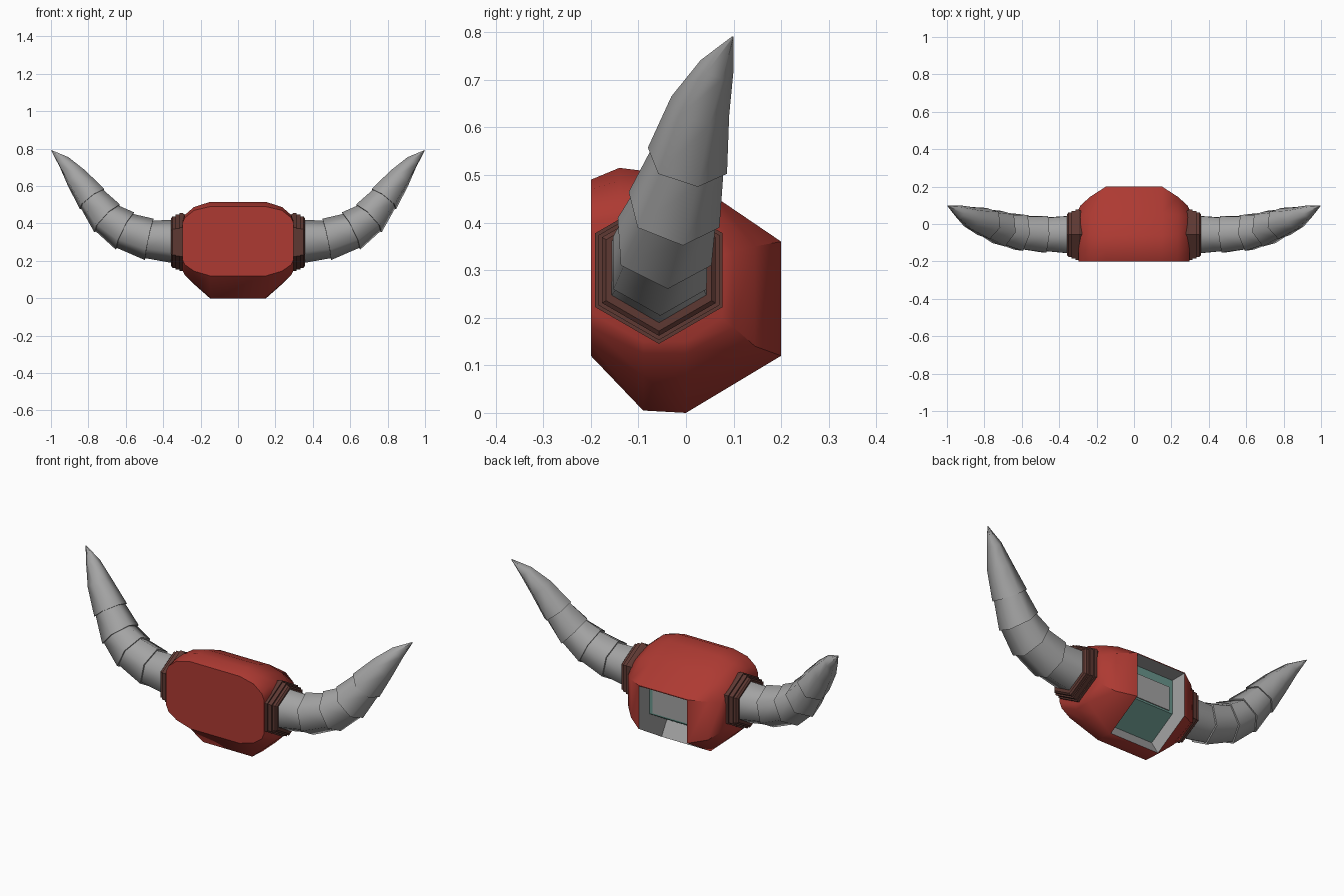
import bpy, bmesh, math
from mathutils import Vector

if "Cube" in bpy.data.objects:
    bpy.data.objects.remove(bpy.data.objects["Cube"])


def material(name, rgb):
    m = bpy.data.materials.new(name)
    m.diffuse_color = (*rgb, 1)
    m.use_nodes = True
    m.node_tree.nodes["Principled BSDF"].inputs["Base Color"].default_value = m.diffuse_color
    return m


RED = material("red", (0.42, 0.042, 0.032))
GREY = material("grey", (0.37, 0.37, 0.37))
TEAL = material("teal", (0.14, 0.30, 0.26))
BROWN = material("brown", (0.11, 0.04, 0.032))


def loft(name, rings, mats, smooth=None):
    """Skin a list of equal-length point rings and cap both ends."""
    bm = bmesh.new()
    vs = [[bm.verts.new(p) for p in r] for r in rings]
    n = len(vs[0])
    for a, b in zip(vs, vs[1:]):
        for i in range(n):
            bm.faces.new((a[i], a[(i + 1) % n], b[(i + 1) % n], b[i]))
    bm.faces.new(vs[0])
    bm.faces.new(vs[-1])
    bmesh.ops.recalc_face_normals(bm, faces=bm.faces)
    me = bpy.data.meshes.new(name)
    bm.to_mesh(me)
    bm.free()
    ob = bpy.data.objects.new(name, me)
    bpy.context.collection.objects.link(ob)
    for m in mats:
        me.materials.append(m)
    if smooth:
        smooth_by_angle(ob, smooth)
    return ob


def smooth_by_angle(ob, deg):
    bpy.ops.object.select_all(action='DESELECT')
    ob.select_set(True)
    bpy.context.view_layer.objects.active = ob
    bpy.ops.object.shade_smooth_by_angle(angle=math.radians(deg))


# Helmet body: side profiles (y, z) lofted along x
sections = [
    (0.15, [(-.2, .12), (-.2, .49), (-.14, .515), (-.06, .505), (.06, .455),
            (.2, .36), (.2, .12), (0, 0), (-.09, .005)]),
    (0.235, [(-.2, .145), (-.2, .47), (-.14, .488), (-.06, .48), (.05, .435),
             (.145, .35), (.145, .14), (0, .075), (-.09, .078)]),
    (0.285, [(-.2, .18), (-.2, .43), (-.14, .445), (-.06, .44), (.04, .40),
             (.1, .34), (.1, .18), (0, .125), (-.09, .125)]),
    (0.298, [(-.2, .21), (-.2, .40), (-.14, .41), (-.06, .405), (.02, .38),
             (.075, .33), (.075, .20), (0, .15), (-.09, .15)]),
]
rings = [[(-x, y, z) for y, z in p] for x, p in reversed(sections)]
rings += [[(x, y, z) for y, z in p] for x, p in sections]
body = loft("helmet_body", rings, [RED, GREY, TEAL])

# Recess in the back and sloping underside: grey walls, teal floor
cut = [(.11, .356), (.11, .17), (-.043, .079), (.028, -.04), (.3, -.04), (.3, .356)]
cutter = loft("recess_cutter", [[(x, y, z) for y, z in cut] for x in (-.147, .147)],
              [RED, GREY, TEAL])
for f in cutter.data.polygons:
    c = f.center
    floor = abs(f.normal.x) < .1 and c.y < .115 and c.z > .1
    f.material_index = 2 if floor else 1
mod = body.modifiers.new("recess", 'BOOLEAN')
mod.operation = 'DIFFERENCE'
mod.solver = 'EXACT'
mod.object = cutter
bpy.context.view_layer.objects.active = body
bpy.ops.object.modifier_apply(modifier=mod.name)
bpy.data.objects.remove(cutter)
smooth_by_angle(body, 40)

# Grey plate on the recess floor
loft("recess_plate", [[(x, y, z) for x, z in
                       ((-.125, .18), (.125, .18), (.125, .31), (-.125, .31))]
                      for y in (.108, .115)], [GREY])


def hexagon(center, radius, tangent):
    """Six-sided ring around a tangent, with corners pointing up and down."""
    t = tangent.normalized()
    v = (Vector((0, 0, 1)) - t * t.z).normalized()
    u = t.cross(v)
    return [center + radius * (math.sin(a) * u + math.cos(a) * v)
            for a in (math.radians(60 * i) for i in range(6))]


# Horn path on the right side: centre, radius
path = [((.33, -.057, .303), .117), ((.475, -.055, .315), .113),
        ((.605, -.045, .36), .111), ((.70, -.025, .427), .103),
        ((.78, .003, .53), .088), ((.865, .03, .645), .064),
        ((.93, .065, .728), .037), ((.997, .098, .79), .002)]
pts = [Vector(p) for p, _ in path]
tans = [(pts[min(i + 1, 7)] - pts[max(i - 1, 0)]) for i in range(8)]
horn = []
for i, (p, r) in enumerate(path):
    if 0 < i < 5:  # each segment ends slightly narrower than the next begins
        horn.append(hexagon(pts[i], r * .91, tans[i]))
    horn.append(hexagon(pts[i], r, tans[i]))

# Stepped hexagonal collar: x, radius
collar = [hexagon(Vector((x, -.057, .3)), r, Vector((1, 0, 0))) for x, r in
          ((.26, .14), (.285, .148), (.295, .155), (.312, .155), (.312, .147),
           (.335, .147), (.335, .138), (.35, .138), (.357, .128))]

for side, s in (("right", 1), ("left", -1)):
    for part, data, mat, ang in (("horn", horn, GREY, 62), ("collar", collar, BROWN, None)):
        loft(f"{side}_{part}", [[(s * p.x, p.y, p.z) for p in r] for r in data], [mat], ang)
